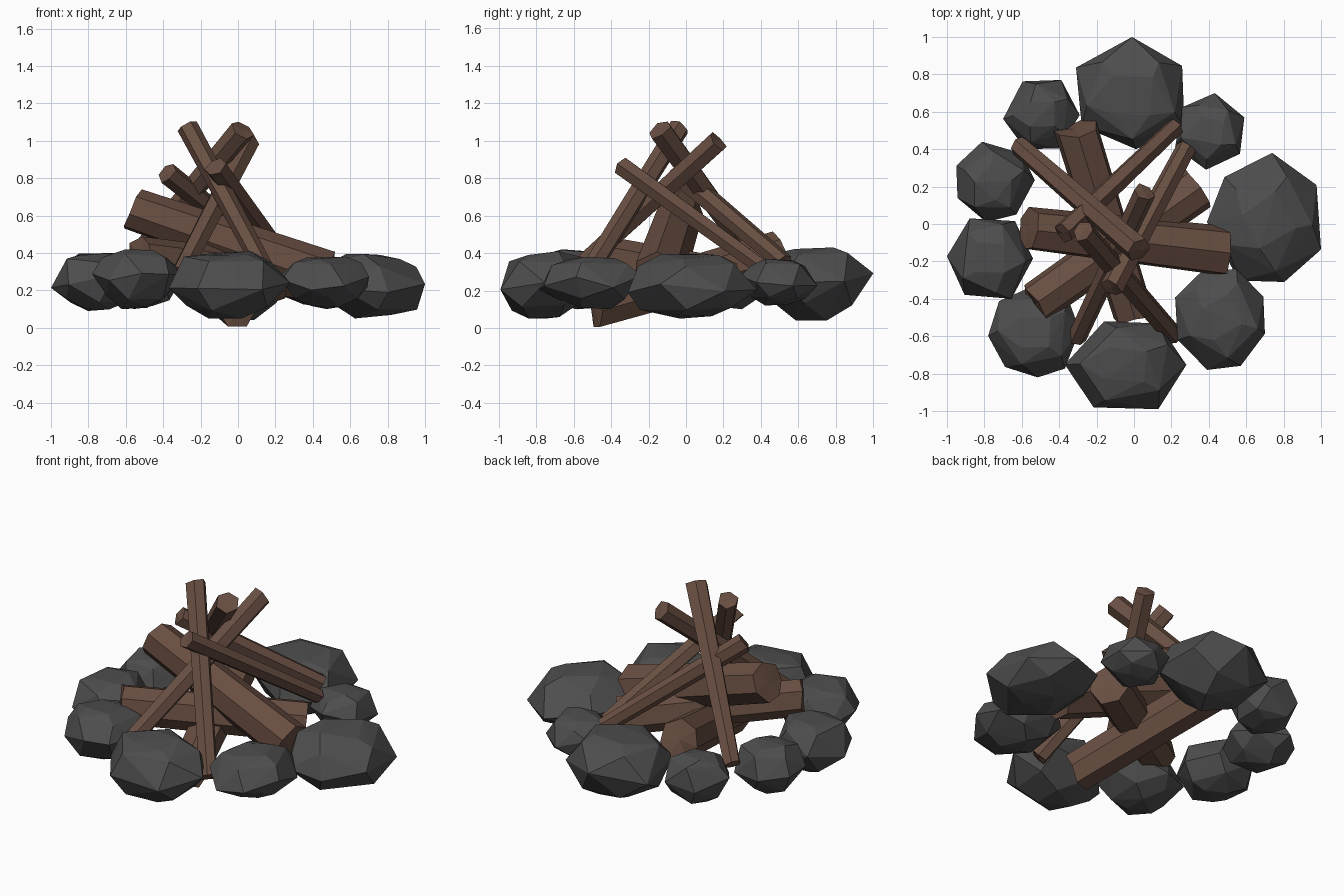
import bpy, bmesh, math, random
from mathutils import Vector

if "Cube" in bpy.data.objects:
    bpy.data.objects.remove(bpy.data.objects["Cube"])


def material(name, rgb):
    m = bpy.data.materials.new(name)
    m.diffuse_color = (*rgb, 1)
    m.use_nodes = True
    m.node_tree.nodes["Principled BSDF"].inputs["Base Color"].default_value = m.diffuse_color
    return m


STONE = material("stone_grey", (0.075, 0.075, 0.075))
WOOD = material("wood_brown", (0.14, 0.077, 0.054))


def finish(name, bm, mat):
    bmesh.ops.recalc_face_normals(bm, faces=bm.faces)
    mesh = bpy.data.meshes.new(name)
    bm.to_mesh(mesh)
    bm.free()
    mesh.materials.append(mat)
    obj = bpy.data.objects.new(name, mesh)
    bpy.context.collection.objects.link(obj)


def stone(name, lo, hi, sides, phase, seed):
    """Faceted boulder: hull of jittered rings, fitted to its bounding box."""
    rnd = random.Random(seed)
    rings = [(0.95, 0.45, 4), (0.72, 0.76, 5), (0.0, 1.0, sides),
             (-0.68, 0.72, 5), (-1.0, 0.35, 3)]
    pts = []
    for z, r, n in rings:
        for i in range(n):
            a = math.radians(phase) + (i + (0 if r == 1 else 0.5)) * math.tau / n
            a += rnd.uniform(-0.1, 0.1)
            k = r * rnd.uniform(0.95, 1.05)
            dz = 0.3 if r == 1 else 0.1
            pts.append(Vector((k * math.cos(a), k * math.sin(a),
                               z + rnd.uniform(-dz, dz))))
    low = [min(p[i] for p in pts) for i in range(3)]
    high = [max(p[i] for p in pts) for i in range(3)]
    bm = bmesh.new()
    for p in pts:
        bm.verts.new([lo[i] + (p[i] - low[i]) / (high[i] - low[i]) * (hi[i] - lo[i])
                      for i in range(3)])
    bmesh.ops.convex_hull(bm, input=bm.verts)
    loose = [v for v in bm.verts if not v.link_faces]
    bmesh.ops.delete(bm, geom=loose, context='VERTS')
    finish(name, bm, STONE)


def log(name, a, b, ra, rb, sides, seed):
    """Tapered split log with slightly uneven ends, from centre a to centre b."""
    rnd = random.Random(seed)
    a, b = Vector(a), Vector(b)
    d = (b - a).normalized()
    u = d.cross(Vector((0, 0, 1))).normalized()
    v = d.cross(u)
    jit = [rnd.uniform(0.92, 1.08) for _ in range(sides)]
    bm = bmesh.new()
    rings = []
    for c, r in ((a, ra), (b, rb)):
        ring = []
        for i in range(sides):
            t = (i + 0.25) * math.tau / sides
            p = c + (u * math.cos(t) + v * math.sin(t)) * r * jit[i]
            ring.append(bm.verts.new(p + d * rnd.uniform(-0.15, 0.15) * r))
        rings.append(ring)
        centre = bm.verts.new(c)
        for i in range(sides):
            bm.faces.new((ring[i], ring[(i + 1) % sides], centre))
    for i in range(sides):
        j = (i + 1) % sides
        bm.faces.new((rings[0][i], rings[0][j], rings[1][j], rings[1][i]))
    finish(name, bm, WOOD)


# Ring of stones: low corner, high corner, outline sides, phase
stones = [
    ((-0.31, 0.40, 0.04), (0.27, 1.00, 0.43), 6, 90),
    ((0.22, 0.29, 0.12), (0.59, 0.70, 0.37), 6, 80),
    ((0.39, -0.31, 0.05), (1.00, 0.38, 0.395), 7, 30),
    ((0.22, -0.78, 0.10), (0.70, -0.24, 0.38), 8, 25),
    ((-0.37, -0.99, 0.05), (0.28, -0.52, 0.41), 6, -3),
    ((-0.78, -0.82, 0.10), (-0.29, -0.33, 0.42), 8, 0),
    ((-1.00, -0.40, 0.09), (-0.54, 0.03, 0.40), 6, 175),
    ((-0.95, 0.01, 0.10), (-0.53, 0.44, 0.40), 7, 50),
    ((-0.70, 0.40, 0.10), (-0.29, 0.77, 0.40), 6, 0),
]
for i, (lo, hi, n, ph) in enumerate(stones):
    stone(f"ring_stone_{i + 1}", lo, hi, n, ph, i + 3)

# Thick base logs
log("base_log_low", (0.0, -0.49, 0.115), (-0.31, 0.51, 0.40), 0.115, 0.125, 7, 1)
log("base_log_high", (0.47, -0.15, 0.275), (-0.56, -0.03, 0.63), 0.135, 0.115, 7, 2)
log("base_log_cross", (-0.53, -0.43, 0.38), (0.34, 0.185, 0.265), 0.118, 0.125, 7, 3)

# Thin leaning sticks, bottom to top
sticks = [
    ((-0.62, 0.42, 0.29), (0.025, -0.14, 1.06), 0.05, 0.066),
    ((0.22, 0.52, 0.35), (-0.38, -0.05, 0.83), 0.05, 0.06),
    ((0.28, 0.41, 0.32), (-0.12, -0.34, 0.86), 0.05, 0.06),
    ((-0.31, -0.61, 0.29), (0.055, 0.17, 1.00), 0.052, 0.06),
    ((0.215, -0.60, 0.17), (-0.27, -0.04, 1.07), 0.052, 0.058),
]
for i, (a, b, ra, rb) in enumerate(sticks):
    log(f"leaning_stick_{i + 1}", a, b, ra, rb, 6, i + 20)
